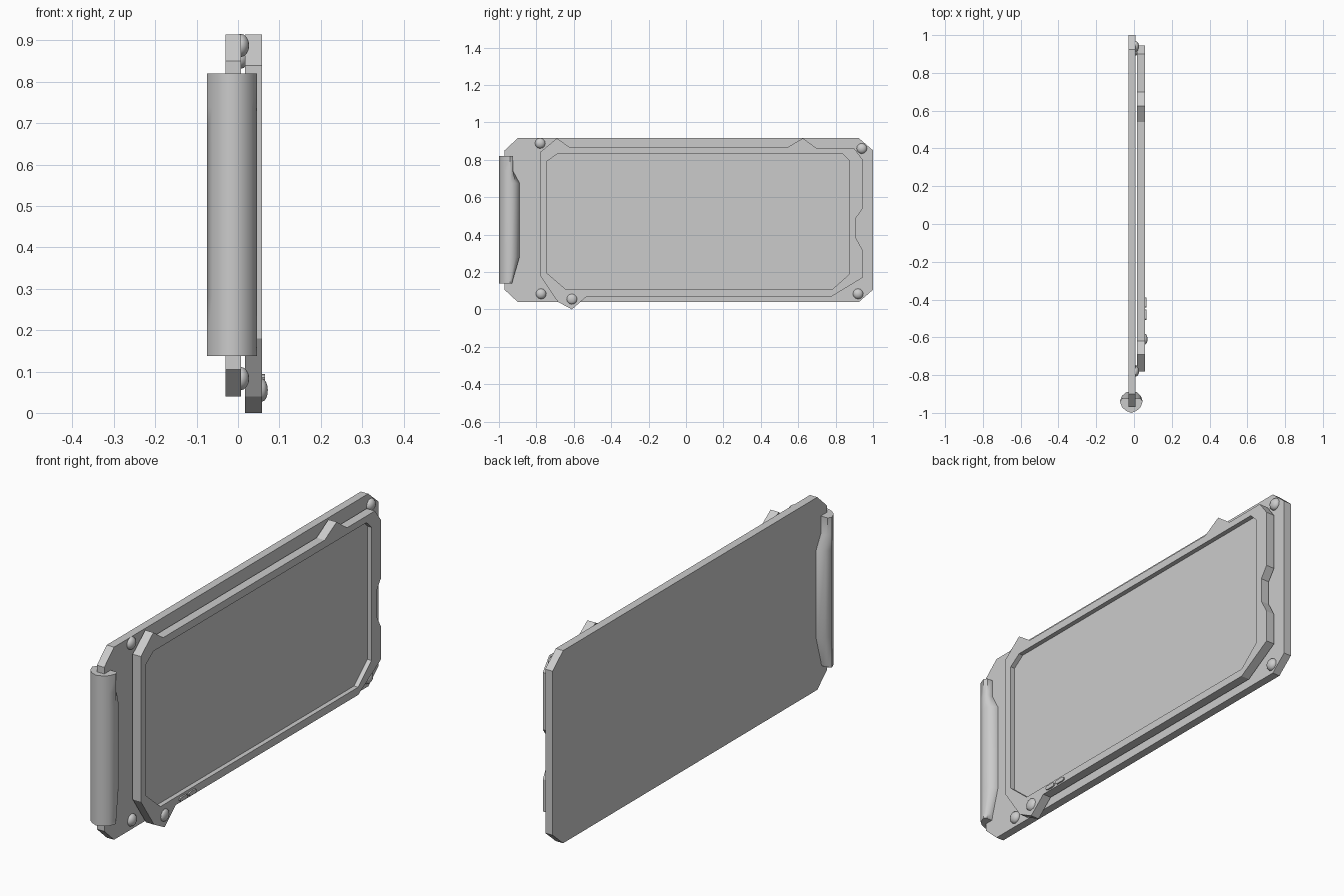
import bpy, bmesh
from math import sin, cos, pi, radians
from mathutils import Matrix, Vector

if "Cube" in bpy.data.objects:
    bpy.data.objects.remove(bpy.data.objects["Cube"])


def finish(name, bm, smooth=None):
    bmesh.ops.recalc_face_normals(bm, faces=bm.faces)
    me = bpy.data.meshes.new(name)
    bm.to_mesh(me)
    bm.free()
    ob = bpy.data.objects.new(name, me)
    bpy.context.collection.objects.link(ob)
    if smooth:
        bpy.ops.object.select_all(action='DESELECT')
        ob.select_set(True)
        bpy.context.view_layer.objects.active = ob
        bpy.ops.object.shade_smooth_by_angle(angle=radians(smooth))
    return ob


def prism(name, loops, x0, x1):
    """Fill (y, z) outlines (extra loops are holes) and extrude along x."""
    bm = bmesh.new()
    for loop in loops:
        vs = [bm.verts.new((x0, y, z)) for y, z in loop]
        for a, b in zip(vs, vs[1:] + vs[:1]):
            bm.edges.new((a, b))
    if len(loops) == 1:
        bm.faces.new(vs)
    else:
        bmesh.ops.triangle_fill(bm, edges=bm.edges[:], use_beauty=True, normal=(1, 0, 0))
    out = bmesh.ops.extrude_face_region(bm, geom=bm.faces[:], use_keep_orig=True)
    new = [g for g in out['geom'] if isinstance(g, bmesh.types.BMVert)]
    bmesh.ops.translate(bm, verts=new, vec=(x1 - x0, 0, 0))
    return finish(name, bm)


def rivet(name, x, y, z, height):
    bm = bmesh.new()
    m = (Matrix.Translation((x, y, z)) @ Matrix.Diagonal((height, 0.028, 0.028, 1))
         @ Matrix.Rotation(pi / 2, 4, 'Y'))
    bmesh.ops.create_uvsphere(bm, u_segments=12, v_segments=8, radius=1, matrix=m)
    finish(name, bm, 40)


# Back plate with clipped corners
prism("back_plate", [[(-0.90, 0.04), (0.925, 0.04), (1, 0.105), (1, 0.85),
                      (0.925, 0.915), (-0.90, 0.915), (-0.97, 0.85), (-0.97, 0.105)]],
      -0.03, 0.007)

# Raised bezel and the screen recessed in it
outer = [(-0.78, 0.84), (-0.69, 0.915), (-0.62, 0.865), (0.54, 0.865), (0.625, 0.915),
         (0.70, 0.86), (0.90, 0.86), (0.945, 0.80), (0.945, 0.54), (0.91, 0.49),
         (0.91, 0.38), (0.945, 0.315), (0.945, 0.17), (0.78, 0.07), (-0.53, 0.07),
         (-0.61, 0.0), (-0.685, 0.04), (-0.78, 0.18)]
inner = [(-0.745, 0.79), (-0.69, 0.83), (0.84, 0.83), (0.875, 0.795),
         (0.875, 0.19), (0.78, 0.105), (-0.64, 0.105), (-0.745, 0.195)]
prism("bezel", [outer, inner], 0.017, 0.058)
prism("screen", [inner], 0.017, 0.037)

# Side grip: rounded section, flattened on the inner side near both ends
section = [(-0.075, -0.94), (-0.062, -0.972), (-0.04, -0.99), (-0.015, -1.0),
           (0.012, -0.99), (0.034, -0.972), (0.046, -0.94), (0.036, -0.91),
           (0.015, -0.89), (-0.04, -0.89), (-0.064, -0.91)]
bm = bmesh.new()
rings = []
for z, ymax in [(0.138, -0.93), (0.16, -0.925), (0.28, -0.89),
                (0.675, -0.89), (0.74, -0.925), (0.82, -0.925)]:
    rings.append([bm.verts.new((x, min(y, ymax), z)) for x, y in section])
for lo, hi in zip(rings, rings[1:]):
    for i in range(len(section)):
        j = (i + 1) % len(section)
        bm.faces.new((lo[i], lo[j], hi[j], hi[i]))
bm.faces.new(rings[0])
bm.faces.new(rings[-1])
finish("grip", bm, 45)

# Rivets on the plate corners and one on the bezel tab
for i, (y, z) in enumerate([(-0.78, 0.888), (0.94, 0.86), (-0.775, 0.083), (0.92, 0.083)]):
    rivet(f"plate_rivet_{i + 1}", 0.007, y, z, 0.02)
rivet("bezel_rivet", 0.058, -0.61, 0.055, 0.014)

# Two small pill-shaped buttons
for i, yc in enumerate((-0.48, -0.415)):
    pill = []
    for side in (1, -1):
        for k in range(5):
            a = -pi / 2 + pi * k / 4
            pill.append((yc + side * (0.018 + 0.009 * cos(a)), 0.085 + side * 0.009 * sin(a)))
    prism(f"button_{i + 1}", [pill], 0.05, 0.065)
